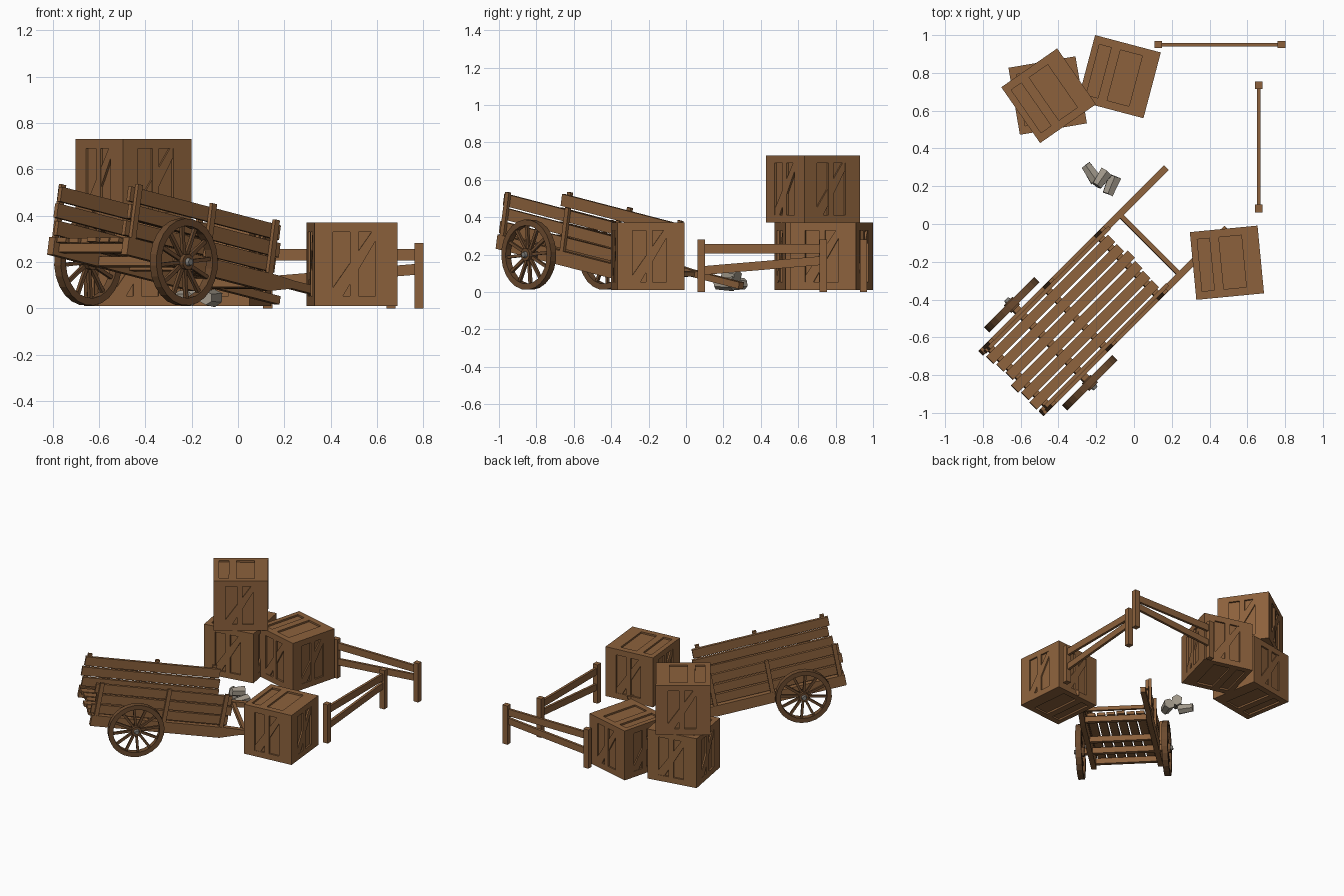
import bpy, bmesh, math, random
from mathutils import Matrix, Vector

if "Cube" in bpy.data.objects:
    bpy.data.objects.remove(bpy.data.objects["Cube"])

random.seed(4)
R = math.radians


def material(name, col):
    m = bpy.data.materials.new(name)
    m.diffuse_color = (*col, 1)
    m.use_nodes = True
    m.node_tree.nodes["Principled BSDF"].inputs["Base Color"].default_value = m.diffuse_color
    return m


WOOD = material("brown wood", (0.262, 0.120, 0.045))
DARK = material("dark wheel wood", (0.150, 0.070, 0.028))
STONE = material("grey stone", (0.36, 0.32, 0.26))
METAL = material("hub metal", (0.22, 0.21, 0.19))


def rot(axis, deg):
    return Matrix.Rotation(R(deg), 4, axis)


def box(bm, lo, hi, m=Matrix()):
    lo, hi = Vector(lo), Vector(hi)
    size = Matrix.Diagonal((*(hi - lo), 1))
    bmesh.ops.create_cube(bm, size=1, matrix=m @ Matrix.Translation((lo + hi) / 2) @ size)


def prism(bm, pts, y0, y1):
    """Extrude an (x, z) profile from y0 to y1."""
    f = bm.faces.new([bm.verts.new((x, y0, z)) for x, z in pts])
    ext = bmesh.ops.extrude_face_region(bm, geom=[f])["geom"]
    bmesh.ops.translate(bm, vec=(0, y1 - y0, 0),
                        verts=[g for g in ext if isinstance(g, bmesh.types.BMVert)])


def finish(bm, name, mat, m=Matrix()):
    bmesh.ops.recalc_face_normals(bm, faces=bm.faces)
    me = bpy.data.meshes.new(name)
    bm.to_mesh(me)
    bm.free()
    me.materials.append(mat)
    ob = bpy.data.objects.new(name, me)
    ob.matrix_world = m
    bpy.context.collection.objects.link(ob)
    return ob


# ---- Crates: recessed core, stiles and rails on every face, diagonal on sides
H, C = 0.18, 0.168


def crate_face(bm, m, half_w, half_h, stiles, diagonal):
    rail = H - 0.042
    for s in (-1, 1):
        z0, z1 = sorted((s * rail, s * half_h))
        box(bm, (-half_w, z0, C), (half_w, z1, H), m)
    for a, b in stiles:
        a, b = max(a - H, -half_w), min(b - H, half_w)
        box(bm, (a, -rail, C), (b, rail, H), m)
    if diagonal:
        w = 0.022
        pts = [(-0.10, -rail), (-0.10 + 2 * w, -rail), (0.09, rail - 0.03),
               (0.09, rail), (0.09 - w, rail), (-0.10, -rail + 0.035)]
        vs = [[bm.verts.new(m @ Vector((x, y, z))) for x, y in pts] for z in (C, H - 0.002)]
        bm.faces.new(vs[0])
        bm.faces.new(vs[1])
        for i in range(len(pts)):
            j = (i + 1) % len(pts)
            bm.faces.new((vs[0][i], vs[0][j], vs[1][j], vs[1][i]))


def crate(name, x, y, z, ang):
    bm = bmesh.new()
    box(bm, (-C, -C, -C), (C, C, C))
    lid = [(0, 0.035), (0.10, 0.15), (0.27, 0.36)]
    side = [(0, 0.08), (0.155, 0.19), (0.265, 0.36)]
    crate_face(bm, Matrix(), H, H, lid, False)
    crate_face(bm, rot('X', 180), H, H, lid, False)
    for i in range(4):
        crate_face(bm, rot('Z', 90 * i) @ rot('X', 90), H if i % 2 == 0 else C, C, side, True)
    finish(bm, name, WOOD, Matrix.Translation((x, y, z)) @ rot('Z', ang))


crate("front_crate", 0.492, -0.205, 0.191, 5.5)
crate("back_crate", -0.078, 0.78, 0.191, -14.8)
crate("stack_lower_crate", -0.457, 0.68, 0.191, 9.7)
crate("stack_upper_crate", -0.452, 0.679, 0.551, 34.8)


# ---- Fences: two posts, a level rail and a sloping rail
def fence(name, x, y, ang):
    bm = bmesh.new()
    for s in (-1, 1):
        box(bm, (s * 0.326 - 0.02, -0.019, 0), (s * 0.326 + 0.02, 0.019, 0.282))
    box(bm, (-0.315, -0.009, 0.206), (0.315, 0.009, 0.256))
    prism(bm, [(-0.315, 0.092), (0.315, 0.145), (0.315, 0.192), (-0.315, 0.139)], -0.009, 0.009)
    finish(bm, name, WOOD, Matrix.Translation((x, y, 0)) @ rot('Z', ang))


fence("back_fence", 0.455, 0.95, 0)
fence("side_fence", 0.66, 0.408, 90)

# ---- Cart: local x runs forward, origin at the axle centre, nose pitched down
CART = Matrix.Translation((-0.4405, -0.634, 0.2)) @ rot('Z', 45) @ rot('Y', 10.3)

# Floor planks with uneven ends
bm = bmesh.new()
for i in range(6):
    y = -0.2 + i * 0.4 / 6
    box(bm, (-0.30 + random.uniform(-0.02, 0.015), y + 0.006, 0.032),
        (0.63 + random.uniform(-0.015, 0.015), y + 0.4 / 6 - 0.006, 0.052))
finish(bm, "cart_floor", WOOD, CART)

# Cross beams under the floor, shaft crossbar and axle
bm = bmesh.new()
for x in (-0.25, 0.19, 0.59):
    box(bm, (x - 0.018, -0.21, -0.005), (x + 0.018, 0.21, 0.032))
box(bm, (0.735, -0.23, 0.02), (0.76, 0.23, 0.045))
box(bm, (-0.02, -0.275, -0.02), (0.02, 0.275, 0.02))
finish(bm, "cart_cross_beams", WOOD, CART)

# Long side beams that taper into the pulling shafts
bm = bmesh.new()
for s in (-1, 1):
    prism(bm, [(-0.30, -0.022), (0.58, -0.022), (0.72, 0.014), (1.10, 0.014),
               (1.10, 0.05), (0.72, 0.05), (0.62, 0.055), (-0.30, 0.055)], s * 0.208, s * 0.244)
finish(bm, "cart_shafts", WOOD, CART)

# Three boards and three posts on each side
bm = bmesh.new()
for s in (-1, 1):
    y0, y1 = sorted((s * 0.205, s * 0.225))
    for z0, z1 in ((0.064, 0.127), (0.138, 0.2), (0.211, 0.275)):
        tilt = rot('Y', random.uniform(-0.3, 0.3))
        box(bm, (-0.30 + random.uniform(-0.012, 0.012), y0, z0),
            (0.625 + random.uniform(-0.012, 0.012), y1, z1), tilt)
    y0, y1 = sorted((s * 0.225, s * 0.243))
    for x in (-0.27, 0.19, 0.58):
        box(bm, (x - 0.014, y0, 0.0), (x + 0.014, y1, 0.29))
finish(bm, "cart_sides", WOOD, CART)


# ---- Wheels: flat-sided rim, twelve spokes, hub and metal cap
def wheel(name, side):
    m = CART @ Matrix.Translation((0, side * 0.292, 0))
    bm = bmesh.new()
    n = 24
    rings = []
    for i in range(n):
        a = 2 * math.pi * i / n
        rings.append([bm.verts.new((r * math.cos(a), y, r * math.sin(a)))
                      for r, y in ((0.188, -0.02), (0.188, 0.02), (0.156, 0.02), (0.156, -0.02))])
    for i in range(n):
        p, q = rings[i], rings[(i + 1) % n]
        for k in range(4):
            j = (k + 1) % 4
            bm.faces.new((p[k], p[j], q[j], q[k]))
    for i in range(12):
        box(bm, (0.02, -0.008, -0.008), (0.16, 0.008, 0.008), rot('Y', 15 + 30 * i))
    bmesh.ops.create_cone(bm, cap_ends=True, segments=12, radius1=0.034, radius2=0.034,
                          depth=0.056, matrix=rot('X', 90))
    finish(bm, name, DARK, m)
    bm = bmesh.new()
    bmesh.ops.create_cone(bm, cap_ends=True, segments=10, radius1=0.019, radius2=0.014,
                          depth=0.016, matrix=Matrix.Translation((0, side * 0.035, 0)) @ rot('X', -90 * side))
    finish(bm, name + "_cap", METAL, m)


wheel("left_wheel", 1)
wheel("right_wheel", -1)


# ---- Stones: small heap of rough six-sided blocks
def stone(name, loc, angs, r, depth):
    bm = bmesh.new()
    bmesh.ops.create_cone(bm, cap_ends=True, segments=6, radius1=r, radius2=r * 0.8, depth=depth)
    for v in bm.verts:
        v.co *= random.uniform(0.93, 1.07)
    finish(bm, name, STONE, Matrix.Translation(loc) @ rot('Z', angs[0]) @ rot('X', angs[1]))


stone("stone_right", (-0.12, 0.205, 0.045), (-22, 90), 0.038, 0.10)
stone("stone_left", (-0.228, 0.272, 0.045), (-145, 90), 0.038, 0.10)
stone("stone_top", (-0.172, 0.238, 0.085), (-35, 82), 0.038, 0.09)
